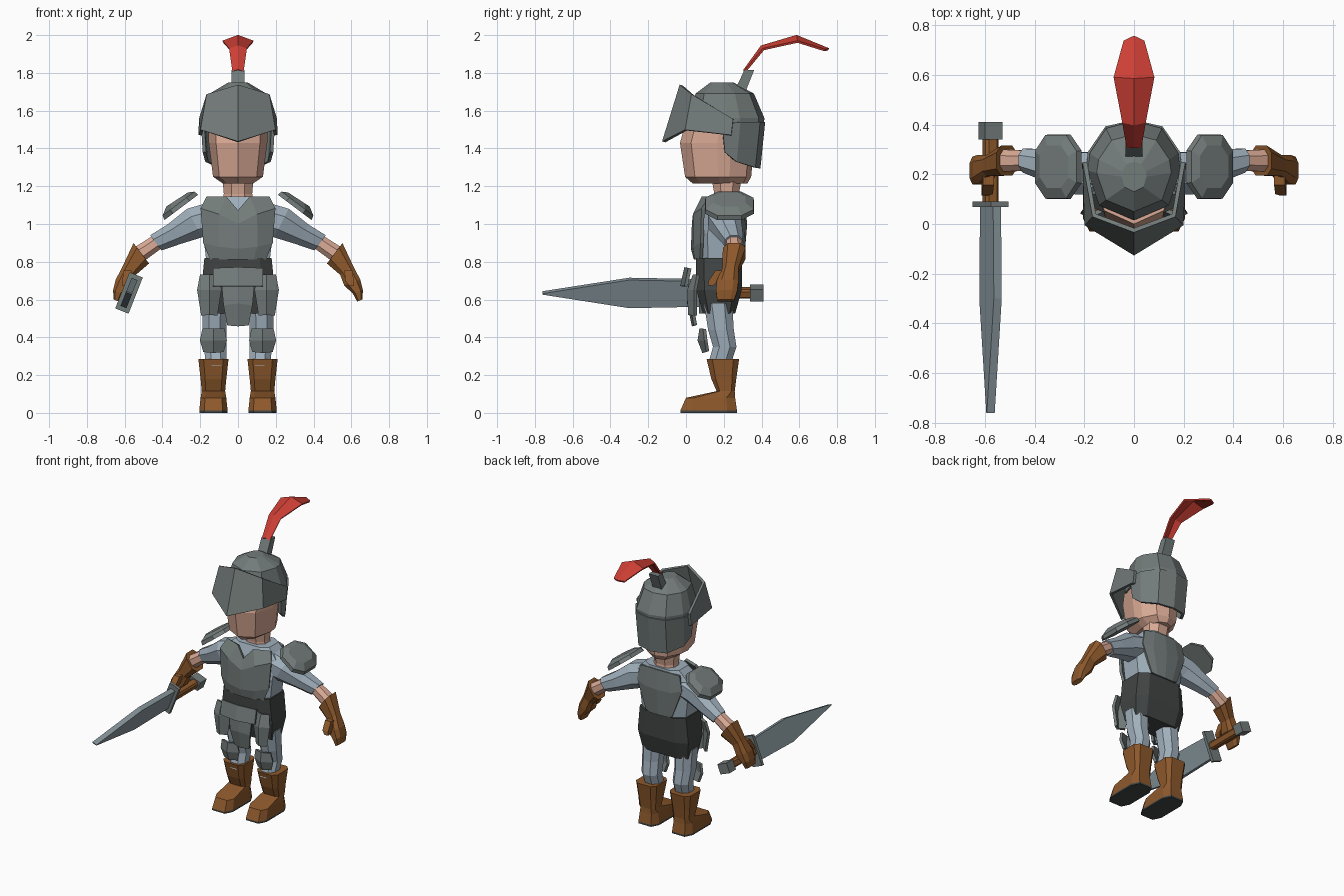
import bpy
import bmesh
import math

# Palette
def material(name, rgb):
    m = bpy.data.materials.new(name)
    m.diffuse_color = (*rgb, 1)
    return m

STEEL = material("steel", (0.17, 0.20, 0.195))
MAIL = material("mail", (0.35, 0.43, 0.50))
BLADE = material("blade_steel", (0.24, 0.30, 0.33))
SKIN = material("skin", (0.70, 0.40, 0.30))
LEATHER = material("leather", (0.27, 0.10, 0.025))
DARK = material("dark_cloth", (0.055, 0.06, 0.06))
RED = material("red", (0.62, 0.05, 0.035))

# Unit cross-sections
def octagon(c=0.45):
    return [(1, -c), (1, c), (c, 1), (-c, 1), (-1, c), (-1, -c), (-c, -1), (c, -1)]

SQUARE = [(1, -1), (1, 1), (-1, 1), (-1, -1)]
CREASED = [(0, -1), (.75, -.7), (1, 0), (.95, .35), (.6, .85), (0, 1),
           (-.6, .85), (-.95, .35), (-1, 0), (-.75, -.7)]

def finish(bm, name, mat, mirror, thick=0):
    bmesh.ops.recalc_face_normals(bm, faces=bm.faces)
    me = bpy.data.meshes.new(name)
    bm.to_mesh(me)
    bm.free()
    me.materials.append(mat)
    ob = bpy.data.objects.new(name, me)
    bpy.context.collection.objects.link(ob)
    if thick:
        s = ob.modifiers.new("Thickness", 'SOLIDIFY')
        s.thickness, s.offset = thick, 0
    if mirror:
        ob.modifiers.new("Mirror", 'MIRROR').use_mirror_merge = False
    return ob

# Closed body through rings (x, y, z, half_x, half_y, tilt in degrees about y)
def loft(name, rings, mat, shape=None, mirror=False):
    shape = shape or octagon()
    bm = bmesh.new()
    loops = []
    for x, y, z, rx, ry, *tilt in rings:
        t = math.radians(tilt[0]) if tilt else 0
        loops.append([bm.verts.new((x + a * rx * math.cos(t), y + b * ry,
                                    z + a * rx * math.sin(t))) for a, b in shape])
    n = len(shape)
    for lo, hi in zip(loops, loops[1:]):
        for i in range(n):
            j = (i + 1) % n
            bm.faces.new((lo[i], lo[j], hi[j], hi[i]))
    bm.faces.new(loops[0])
    bm.faces.new(loops[-1])
    return finish(bm, name, mat, mirror)

# Folded plate: each row runs from its centre line outwards and is reflected about x0
def plate(name, rows, mat=STEEL, thick=0.018, x0=0, mirror=False):
    bm = bmesh.new()
    grid = []
    for row in rows:
        full = [(-x, y, z) for x, y, z in reversed(row[1:])] + list(row)
        grid.append([bm.verts.new((x0 + x, y, z)) for x, y, z in full])
    for a, b in zip(grid, grid[1:]):
        for i in range(len(a) - 1):
            bm.faces.new((a[i], a[i + 1], b[i + 1], b[i]))
    return finish(bm, name, mat, mirror, thick)

# Head and neck
loft("neck", [(0, .22, 1.08, .09, .07), (0, .215, 1.16, .075, .065), (0, .215, 1.27, .085, .085)], SKIN)
loft("head", [(0, .18, 1.215, .08, .145), (0, .17, 1.25, .132, .175),
              (0, .165, 1.43, .155, .197), (0, .18, 1.54, .16, .18)], SKIN, CREASED)

# Helmet: dome, neck guard, visor, crest
loft("helmet_dome", [(0, .215, 1.49, .185, .195), (0, .215, 1.56, .187, .2),
                     (0, .205, 1.69, .15, .155), (0, .19, 1.75, .05, .06)], STEEL, CREASED)
plate("helmet_neck_guard", [
    [(0, .41, 1.54), (.11, .385, 1.54), (.178, .285, 1.54), (.187, .19, 1.53)],
    [(0, .385, 1.295), (.105, .36, 1.30), (.165, .265, 1.33), (.178, .205, 1.38)]])
plate("helmet_visor", [
    [(0, -.025, 1.735), (.16, .035, 1.685), (.198, .25, 1.555)],
    [(0, -.118, 1.435), (.192, 0, 1.497), (.2, .24, 1.47)]])
loft("crest_holder", [(0, .285, 1.70, .035, .03), (0, .335, 1.815, .035, .026)], STEEL, SQUARE)
plate("plume", [
    [(0, .31, 1.815), (.028, .31, 1.805)],
    [(0, .40, 1.94), (.045, .41, 1.925)],
    [(0, .585, 1.995), (.08, .59, 1.965)],
    [(0, .755, 1.925), (.04, .735, 1.92)]], RED, 0.012)

# Torso, waist and body armour
loft("torso", [(0, .18, .78, .165, .105), (0, .18, .95, .185, .11),
               (0, .20, 1.08, .195, .10), (0, .21, 1.145, .13, .085)], MAIL, octagon(.6))
loft("waist_cloth", [(0, .175, .525, .175, .085), (0, .175, .65, .195, .12),
                     (0, .175, .82, .178, .122)], DARK, octagon(.65))
plate("breastplate", [
    [(0, .065, 1.07), (.06, .09, 1.14), (.165, .13, 1.14)],
    [(0, .04, 1.0), (.1, .045, 1.05), (.195, .09, 1.08)],
    [(0, .035, .87), (.1, .045, .88), (.18, .085, .90)],
    [(0, .05, .815), (.08, .055, .815), (.145, .08, .815)]])
plate("back_plate", [
    [(0, .30, 1.13), (.08, .295, 1.13), (.15, .28, 1.12)],
    [(0, .315, 1.0), (.1, .305, 1.0), (.17, .285, 1.02)],
    [(0, .30, .82), (.06, .298, .82), (.1, .29, .83)]])

# Hip plates
plate("belt_plate", [
    [(0, 0, .77), (.132, .02, .765)],
    [(0, -.022, .67), (.132, 0, .67)]])
plate("centre_tasset", [
    [(0, .02, .68), (.085, .035, .68)],
    [(0, .015, .58), (.075, .03, .57)],
    [(0, .04, .46), (.055, .05, .465)]])
plate("side_tasset", [
    [(0, .045, .73), (.045, .065, .73)],
    [(0, .015, .65), (.06, .05, .65)],
    [(0, .02, .52), (.038, .05, .515)]], x0=.152, mirror=True)

# Legs, knee plates, boots
loft("leg", [(.115, .175, .25, .055, .06), (.12, .205, .35, .06, .062),
             (.125, .185, .44, .063, .068), (.122, .17, .58, .068, .075)], MAIL, mirror=True)
plate("knee_plate", [
    [(0, .08, .445), (.055, .098, .445)],
    [(0, .07, .385), (.068, .105, .385)],
    [(0, .095, .32), (.05, .115, .325)]], x0=.13, mirror=True)
loft("boot", [(.13, .12, .012, .075, .15), (.13, .13, .08, .068, .13),
              (.13, .21, .115, .062, .048), (.13, .20, .18, .068, .066),
              (.13, .195, .285, .08, .086)], LEATHER, octagon(.65), True)
loft("boot_sole", [(.13, .12, 0, .075, .15), (.13, .12, .012, .075, .15)], DARK, octagon(.65), True)

# Arms and gloves
loft("sleeve", [(.14, .20, 1.03, .085, .085, 75), (.23, .205, 1.005, .085, .085, 63),
                (.34, .235, .945, .062, .065, 55), (.435, .255, .90, .05, .048, 53)], MAIL, mirror=True)
loft("forearm", [(.42, .255, .91, .04, .04, 53), (.53, .255, .835, .045, .045, 50)], SKIN, mirror=True)
loft("glove", [(.512, .255, .845, .068, .06, 53), (.575, .235, .755, .042, .042, 35),
               (.605, .22, .69, .045, .058, 20), (.635, .215, .64, .028, .056, 20),
               (.645, .21, .595, .015, .045, 25)], LEATHER, octagon(.55), True)
loft("thumb", [(.585, .185, .755, .022, .028), (.59, .145, .70, .022, .025),
               (.60, .13, .675, .014, .015)], LEATHER, SQUARE, True)

# Shoulder plates: shallow tilted domes
loft("shoulder_plate", [(.30, .23, 1.088, .112, .13, -37), (.315, .23, 1.108, .105, .127, -37),
                        (.322, .23, 1.13, .068, .085, -33)], STEEL, octagon(.5), True)

# Sword: built along local z, then laid forward in the hand
sword = [
    loft("sword_blade", [(0, 0, -.08, .017, .072), (0, 0, .3, .017, .08), (0, 0, .76, .017, .003)],
         BLADE, SQUARE),
    loft("sword_guard", [(0, 0, -.09, .038, .103), (0, 0, -.068, .038, .103)], STEEL, SQUARE),
    loft("sword_grip", [(0, 0, -.35, .028, .026), (0, 0, -.08, .028, .026)], LEATHER, octagon(.6)),
    loft("sword_pommel", [(0, 0, -.41, .038, .034), (0, 0, -.34, .038, .034)], STEEL, SQUARE)]
for part in sword:
    part.location = (-.577, 0, .635)
    part.rotation_euler = (math.pi / 2, math.radians(21.5), 0)
